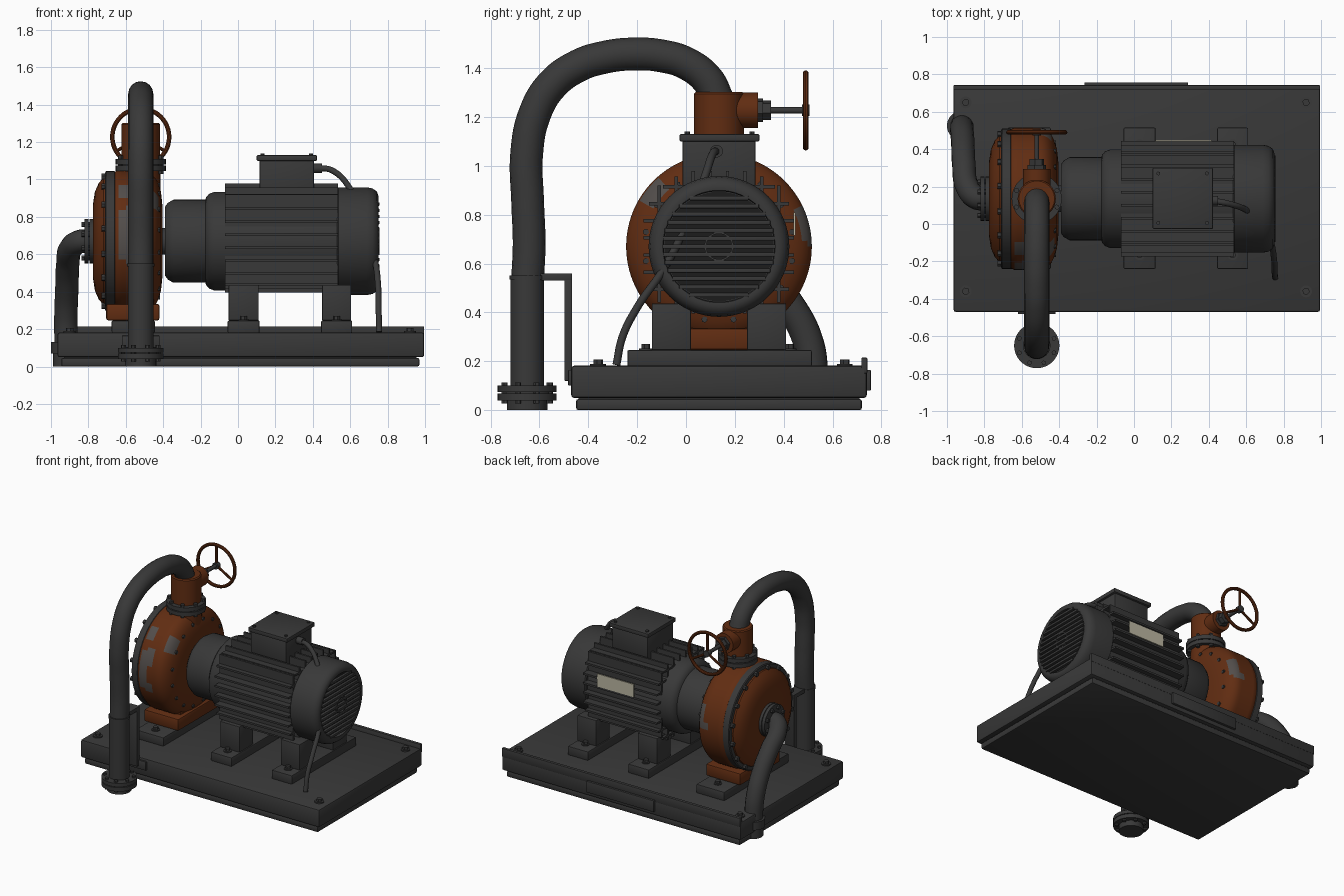
import bpy, bmesh, math
from mathutils import Vector

if "Cube" in bpy.data.objects:
    bpy.data.objects.remove(bpy.data.objects["Cube"])


def material(name, rgb):
    m = bpy.data.materials.new(name)
    m.use_nodes = True
    m.diffuse_color = (*rgb, 1)
    node = next(n for n in m.node_tree.nodes if n.type == "BSDF_PRINCIPLED")
    node.inputs["Base Color"].default_value = (*rgb, 1)
    return m


GREY = material("dark grey paint", (.04, .04, .04))
RUST = material("rust orange paint", (.12, .026, .006))
CHIP = material("bare metal", (.085, .075, .07))
CREAM = material("cream label", (.5, .47, .36))
BLACK = material("black recess", (.012, .012, .012))
X, Y, Z = Vector((1, 0, 0)), Vector((0, 1, 0)), Vector((0, 0, 1))
AY, AZ = .135, .67          # shaft axis
PX = -.52                   # pump discharge position
SHAFT = (0, AY, AZ)


def box(bm, lo, hi, bevel=0):
    lo, hi = Vector(lo), Vector(hi)
    verts = bmesh.ops.create_cube(bm, size=1)["verts"]
    for v in verts:
        v.co = (lo + hi) / 2 + v.co * (hi - lo)
    if bevel:
        edges = list({e for v in verts for e in v.link_edges})
        bmesh.ops.bevel(bm, geom=edges, offset=bevel, segments=2, profile=.5, affect="EDGES")


def lathe(bm, profile, origin=SHAFT, axis=X, n=64):
    """Revolve (distance along axis, radius) pairs."""
    origin = Vector(origin)
    u = axis.orthogonal().normalized()
    w = axis.cross(u)
    rings = []
    for h, r in profile:
        c = origin + axis * h
        count = n if r > 0 else 1
        rings.append([bm.verts.new(c + r * (u * math.cos(t) + w * math.sin(t)))
                      for t in (math.tau * i / n for i in range(count))])
    for a, b in zip(rings, rings[1:]):
        for i in range(n):
            j = (i + 1) % n
            quad = [a[i % len(a)], a[j % len(a)], b[j % len(b)], b[i % len(b)]]
            corners = list(dict.fromkeys(quad))
            if len(corners) > 2:
                bm.faces.new(corners)


def cyl(bm, origin, axis, h0, h1, r, n=32):
    lathe(bm, [(h0, 0), (h0, r), (h1, r), (h1, 0)], origin, axis, n)


def bolt_ring(bm, origin, axis, h0, h1, radius, n, r=.016):
    u = axis.orthogonal().normalized()
    w = axis.cross(u)
    for i in range(n):
        t = math.tau * (i + .5) / n
        cyl(bm, Vector(origin) + radius * (u * math.cos(t) + w * math.sin(t)), axis, h0, h1, r, 6)


def part(name, build, mat=GREY, smooth=True):
    bm = bmesh.new()
    build(bm)
    bmesh.ops.remove_doubles(bm, verts=bm.verts, dist=1e-5)
    bmesh.ops.recalc_face_normals(bm, faces=bm.faces)
    me = bpy.data.meshes.new(name)
    bm.to_mesh(me)
    bm.free()
    me.materials.append(mat)
    ob = bpy.data.objects.new(name, me)
    bpy.context.collection.objects.link(ob)
    if smooth:
        bpy.ops.object.select_all(action="DESELECT")
        ob.select_set(True)
        bpy.context.view_layer.objects.active = ob
        bpy.ops.object.shade_smooth_by_angle(angle=math.radians(35))
    return ob


def tube(name, points, r, mat=GREY):
    cu = bpy.data.curves.new(name, "CURVE")
    cu.dimensions = "3D"
    cu.bevel_depth, cu.bevel_resolution, cu.use_fill_caps = r, 6, True
    sp = cu.splines.new("BEZIER")
    sp.bezier_points.add(len(points) - 1)
    for bp, p in zip(sp.bezier_points, points):
        bp.co = p
        bp.handle_left_type = bp.handle_right_type = "AUTO"
    cu.materials.append(mat)
    bpy.context.collection.objects.link(bpy.data.objects.new(name, cu))


# Base tray with rear lip, plinth and corner bolts
def base(bm):
    box(bm, (-.965, -.47, .05), (.995, .74, .182), .012)
    box(bm, (-.945, -.45, 0), (.97, .72, .046), .01)
    box(bm, (-.93, -.44, .04), (.955, .71, .06))
    box(bm, (-.965, .718, .15), (.995, .742, .215), .004)


def base_bolts(bm):
    for x in (-.9, .92):
        for y in (-.36, .65):
            cyl(bm, (x, y, 0), Z, .17, .19, .032, 16)
            cyl(bm, (x, y, 0), Z, .19, .207, .02, 6)


part("base", base)
part("base_bolts", base_bolts)
part("base_rear_plate", lambda bm: box(bm, (-.265, .735, .08), (.29, .757, .165), .004))


# Mounting pads, motor feet and pump foot
FEET = ((-.05, .11), (.45, .605))


def pads(bm):
    for x0, x1 in FEET + ((-.67, -.45),):
        box(bm, (x0 - .005, -.24, .18), (x1 + .005, .515, .246), .006)
        for y in (-.165, .425):
            cyl(bm, ((x0 + x1) / 2, y, 0), Z, .246, .252, .028, 16)
            cyl(bm, ((x0 + x1) / 2, y, 0), Z, .252, .27, .018, 6)


def motor_feet(bm):
    for x0, x1 in FEET:
        for y0 in (-.14, .25):
            box(bm, (x0, y0, .246), (x1, y0 + .16, .437), .005)


part("mounting_pads", pads)
part("motor_feet", motor_feet)
part("pump_foot", lambda bm: (box(bm, (-.705, -.1, .246), (-.42, .37, .335), .012),
                              box(bm, (-.66, -.03, .3), (-.45, .3, .42))), RUST)

# Motor drum, fins and fan cowl
part("motor_drum", lambda bm: lathe(bm, [
    (-.39, 0), (-.39, .185), (-.375, .205), (-.345, .222), (-.175, .222), (-.17, .235),
    (-.155, .253), (-.125, .264), (.56, .264), (.56, 0)]))
part("shaft", lambda bm: cyl(bm, SHAFT, X, -.45, -.37, .07))


def fins(bm):
    for i in range(8):
        d = -.245 + i * .07
        reach = min(.308, math.sqrt(.336 ** 2 - d * d))
        box(bm, (-.07, AY - reach, AZ + d - .007), (.535, AY + reach, AZ + d + .007))
        top = reach if abs(d) < .2 else reach + .02
        box(bm, (-.07, AY + d - .007, AZ - min(reach, .275)), (.535, AY + d + .007, AZ + top))


part("motor_fins", fins, smooth=False)
part("fan_cowl", lambda bm: lathe(bm, [
    (.53, 0), (.53, .28), (.537, .288), (.69, .288), (.72, .282), (.742, .266), (.75, .245),
    (.748, .23), (.735, .226), (.7, .226), (.7, 0)]))
part("fan_recess", lambda bm: cyl(bm, SHAFT, X, .698, .704, .224, 48), BLACK)


def grille(bm):
    for i in range(-6, 7):
        z = i * .033
        half = math.sqrt(.232 ** 2 - z * z)
        box(bm, (.735, AY - half, AZ + z - .009), (.756, AY + half, AZ + z + .009), .003)
    lathe(bm, [(.73, .052), (.757, .052), (.757, .06), (.73, .06), (.73, .052)], n=32)


part("fan_grille", grille)


# Terminal box, label and cable
def terminal_box(bm):
    box(bm, (.115, -.015, .9), (.405, .285, 1.105), .006)
    box(bm, (.1, -.026, 1.1), (.422, .3, 1.13), .005)
    for x in (.13, .39):
        for y in (.005, .27):
            cyl(bm, (x, y, 0), Z, 1.128, 1.14, .011, 6)
    cyl(bm, (.4, .125, 1.06), X, 0, .05, .026, 16)


part("terminal_box", terminal_box)
part("motor_label", lambda bm: box(bm, (.115, .44, .715), (.415, .449, .81)), CREAM)
tube("motor_cable", [(.42, .125, 1.06), (.5, .11, 1.05), (.6, .075, .95), (.67, .01, .78),
                     (.73, -.09, .58), (.75, -.2, .42), (.752, -.26, .3), (.755, -.285, .185)], .016)

# Pump casing with chipped paint
casing = part("pump_casing", lambda bm: lathe(bm, [
    (-.66, 0), (-.66, .37)] + [(-.64 + i * .02, .38) for i in range(8)] + [
    (-.48, .375), (-.46, .363), (-.44, .34), (-.425, .31), (-.412, .265), (-.405, .2), (-.405, 0)],
    n=96), RUST)
casing.data.materials.append(CHIP)
CHIPS = ((-.61, 175, .03, 20), (-.58, 160, .03, 9), (-.6, 135, .03, 8), (-.56, 192, .03, 6),
         (-.44, 140, .035, 9), (-.47, 15, .03, 10), (-.5, 2, .035, 7))
for f in casing.data.polygons:
    c = f.center
    ang = math.degrees(math.atan2(c.z - AZ, c.y - AY)) % 360
    if c.x < -.42 and any(abs(c.x - x) < dx and abs(ang - a) < da for x, a, dx, da in CHIPS):
        f.material_index = 1

part("pump_cover", lambda bm: lathe(bm, [
    (-.7, 0), (-.7, .345), (-.72, .34), (-.745, .31), (-.765, .265), (-.775, .2), (-.775, 0)]), RUST)
part("casing_ring", lambda bm: (lathe(bm, [
    (-.71, 0), (-.71, .368), (-.705, .375), (-.66, .375), (-.655, .368), (-.655, 0)]),
    bolt_ring(bm, SHAFT, X, -.73, -.7, .352, 16, .017)))
part("casing_rear_bolts", lambda bm: bolt_ring(bm, SHAFT, X, -.45, -.416, .305, 16, .013))

# Suction flange, pipe and ground flange
part("suction_flange", lambda bm: (cyl(bm, SHAFT, X, -.795, -.77, .118, 40),
                                   cyl(bm, SHAFT, X, -.822, -.8, .118, 40),
                                   cyl(bm, SHAFT, X, -.81, -.78, .09),
                                   bolt_ring(bm, SHAFT, X, -.838, -.775, .097, 8, .014)))
tube("suction_pipe", [(-.79, .135, .67), (-.845, .142, .668), (-.892, .2, .635), (-.91, .32, .55),
                      (-.915, .43, .42), (-.92, .5, .28), (-.92, .52, .15), (-.92, .523, .01)], .063)
part("suction_ground_flange", lambda bm: (cyl(bm, (-.92, .525, 0), Z, .07, .13, .08),
                                          cyl(bm, (-.92, .525, 0), Z, 0, .07, .068)))

# Discharge neck, flanges and valve
OUT = (PX, AY, 0)
part("discharge_neck", lambda bm: cyl(bm, OUT, Z, .85, 1.06, .105), RUST)
part("discharge_flange", lambda bm: (cyl(bm, OUT, Z, 1.045, 1.074, .134, 40),
                                     cyl(bm, OUT, Z, 1.08, 1.11, .134, 40),
                                     cyl(bm, OUT, Z, 1.06, 1.1, .11),
                                     bolt_ring(bm, OUT, Z, 1.03, 1.128, .117, 8, .014)))
part("valve_body", lambda bm: (lathe(bm, [(1.1, 0), (1.1, .102), (1.295, .102), (1.302, .095), (1.302, 0)],
                                     OUT, Z, 40),
                               cyl(bm, (PX, AY, 1.227), Y, 0, .16, .073)), RUST)
HUB = (PX, .49, 1.227)
part("valve_stem", lambda bm: (cyl(bm, HUB, Y, -.2, -.175, .05, 6), cyl(bm, HUB, Y, -.19, -.143, .041, 6),
                               cyl(bm, HUB, Y, -.15, .012, .013, 16), cyl(bm, HUB, Y, -.016, .016, .024, 16)))


def wheel(bm):
    rim = [(.012 * math.sin(t), .152 + .012 * math.cos(t)) for t in (math.tau * i / 10 for i in range(11))]
    lathe(bm, rim, HUB, Y, 48)
    for deg in (90, 210, 330):
        t = math.radians(deg)
        cyl(bm, HUB, Vector((math.cos(t), 0, math.sin(t))), .01, .15, .009, 10)


part("valve_wheel", wheel, RUST)

# Discharge hose, standpipe, ground flange and bracket
tube("discharge_hose", [(PX, y, z) for y, z in (
    (.13, 1.27), (.09, 1.35), (0, 1.42), (-.1, 1.45), (-.21, 1.458), (-.33, 1.445), (-.44, 1.41),
    (-.55, 1.33), (-.62, 1.21), (-.652, 1.05), (-.648, .85), (-.642, .68), (-.648, .54))], .067)
GROUND = (PX, -.65, 0)
part("standpipe", lambda bm: (cyl(bm, GROUND, Z, .03, .55, .069, 40), cyl(bm, GROUND, Z, .535, .552, .073, 40),
                              cyl(bm, GROUND, Z, 0, .04, .083, 40)))
part("standpipe_flange", lambda bm: (cyl(bm, GROUND, Z, .04, .069, .121, 40),
                                     cyl(bm, GROUND, Z, .074, .1, .121, 40),
                                     cyl(bm, GROUND, Z, .06, .08, .1),
                                     bolt_ring(bm, GROUND, Z, .028, .114, .1, 8, .013)))
part("pipe_bracket", lambda bm: (box(bm, (-.56, -.6, .53), (-.48, -.466, .56), .003),
                                 box(bm, (-.56, -.498, .12), (-.48, -.466, .56), .003),
                                 box(bm, (-.62, -.482, .1), (-.42, -.466, .165), .003)))
